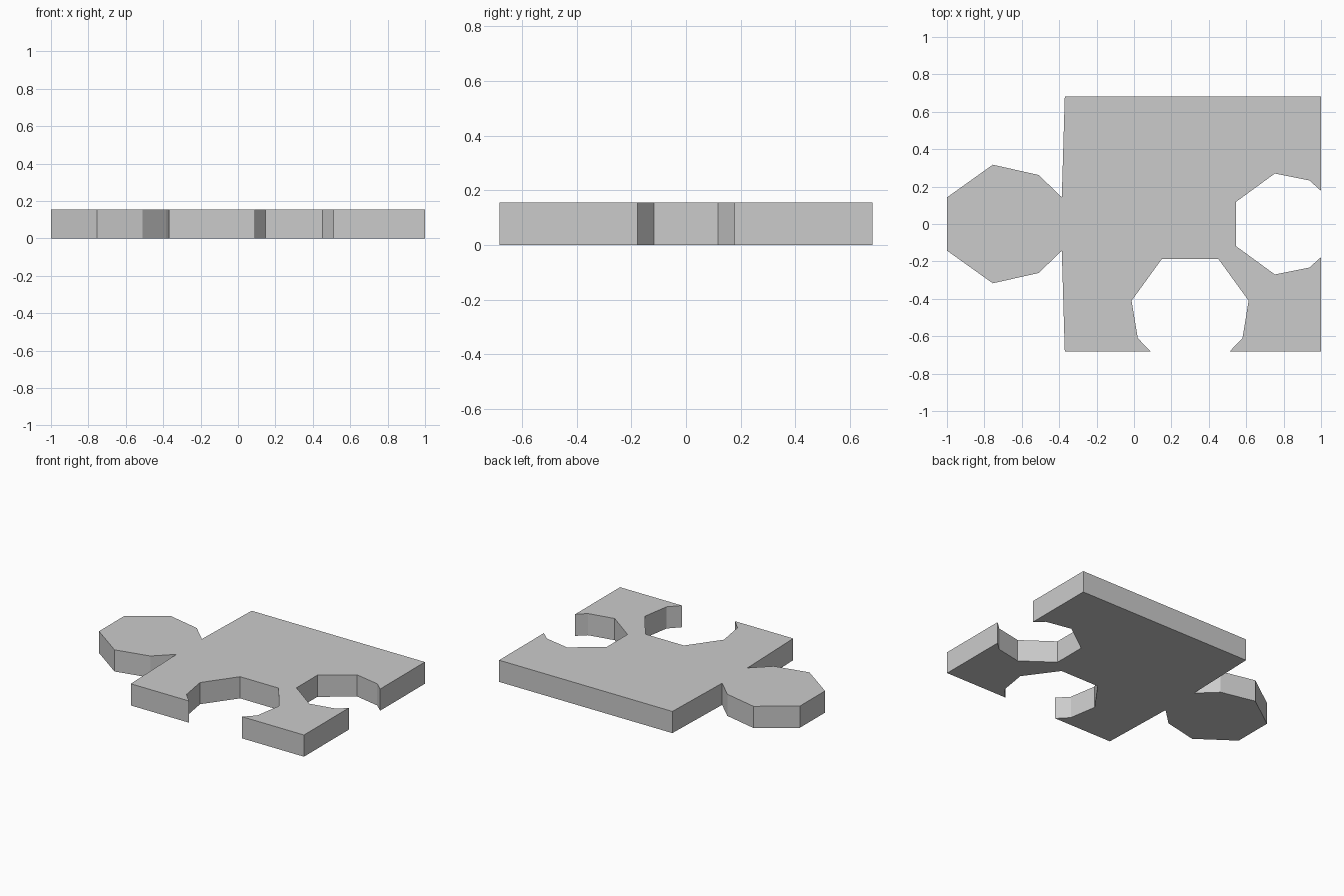
import bpy, bmesh

if "Cube" in bpy.data.objects:
    bpy.data.objects.remove(bpy.data.objects["Cube"])

HEIGHT = 0.155
HALF = 0.683          # half depth of the square body
LEFT, RIGHT = -0.37, 1.0
FRONT_X = 0.30        # centre line of the front socket


def mirrored(half):
    """Complete a symmetric knob profile: (offset from axis, distance along axis)."""
    return half + [(-s, d) for s, d in reversed(half)]


# Half profiles, from the body edge out to the far flat side
right_socket = mirrored([(0.177, 1.0), (0.233, 0.938), (0.27, 0.753), (0.118, 0.545)])
front_socket = mirrored([(0.21, -HALF), (0.28, -0.61), (0.313, -0.41), (0.152, -0.188)])
left_tab = mirrored([(-0.143, -0.386), (-0.262, -0.51), (-0.317, -0.755), (-0.142, -1.0)])

# Clockwise outline of the whole piece
outline = [(LEFT, HALF), (RIGHT, HALF)]
outline += [(d, s) for s, d in right_socket]
outline += [(RIGHT, -HALF)]
outline += [(FRONT_X + s, d) for s, d in front_socket]
outline += [(LEFT, -HALF)]
outline += [(d, s) for s, d in left_tab]

# Extrude the outline into a flat slab
bm = bmesh.new()
base = bm.faces.new([bm.verts.new((x, y, 0)) for x, y in outline])
top = bmesh.ops.extrude_face_region(bm, geom=[base], use_keep_orig=True)
bmesh.ops.translate(bm, vec=(0, 0, HEIGHT),
                    verts=[v for v in top["geom"] if isinstance(v, bmesh.types.BMVert)])
bmesh.ops.recalc_face_normals(bm, faces=bm.faces)

mesh = bpy.data.meshes.new("puzzle_piece")
bm.to_mesh(mesh)
bm.free()
bpy.context.collection.objects.link(bpy.data.objects.new("puzzle_piece", mesh))
